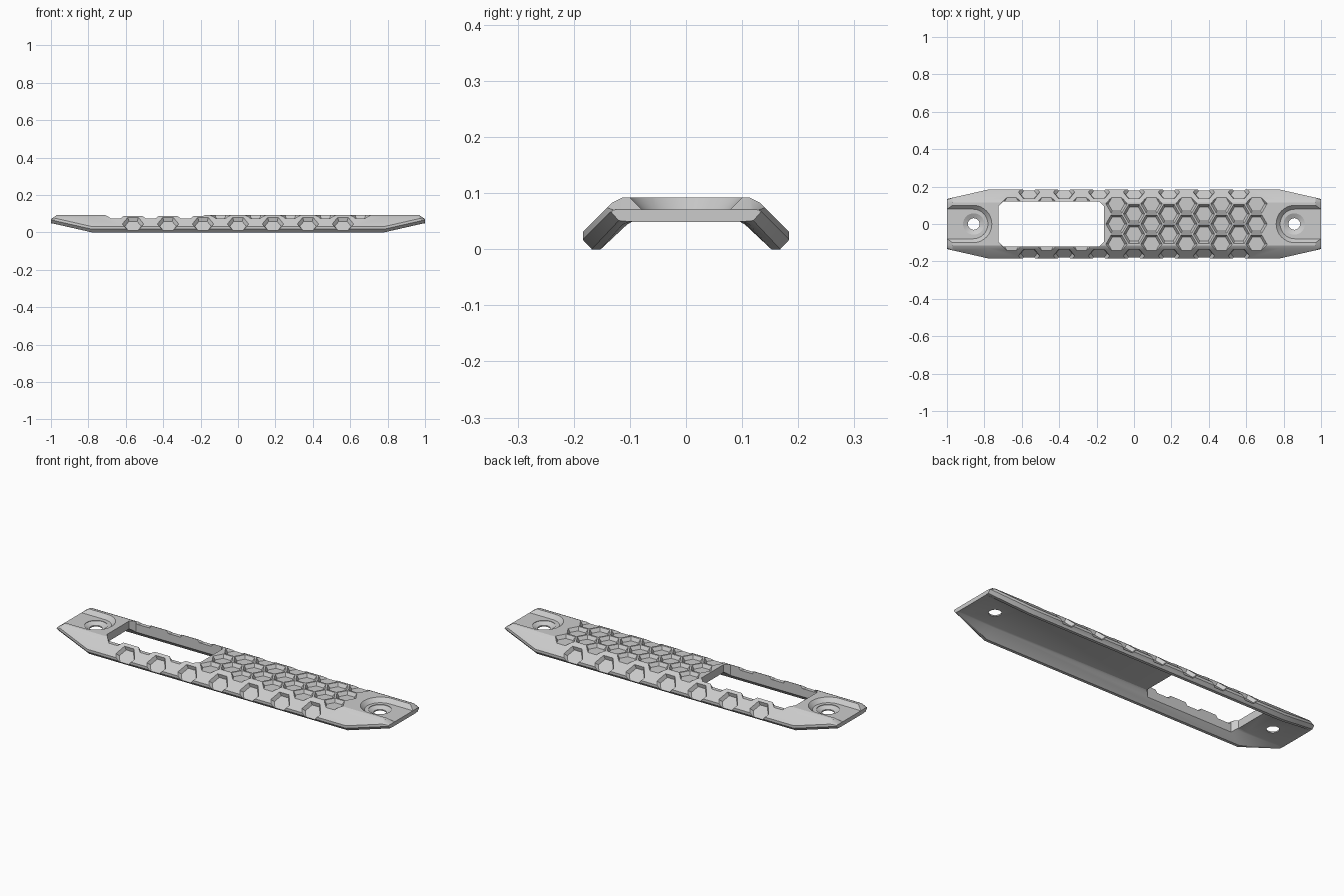
import bpy, bmesh, math
from mathutils import Matrix, Vector

if "Cube" in bpy.data.objects:
    bpy.data.objects.remove(bpy.data.objects["Cube"])

def make(name, rings_list):
    """Closed solids, each lofted from a list of equal-length rings."""
    bm = bmesh.new()
    for rings in rings_list:
        vs = [[bm.verts.new(p) for p in r] for r in rings]
        n = len(vs[0])
        for a, b in zip(vs, vs[1:]):
            for i in range(n):
                j = (i + 1) % n
                bm.faces.new((a[i], a[j], b[j], b[i]))
        bm.faces.new(vs[0][::-1])
        bm.faces.new(vs[-1])
    bmesh.ops.recalc_face_normals(bm, faces=bm.faces)
    me = bpy.data.meshes.new(name)
    bm.to_mesh(me)
    bm.free()
    ob = bpy.data.objects.new(name, me)
    bpy.context.collection.objects.link(ob)
    return ob

# angled-wing cover body: half sections at the middle and at the tapered tip
mid = [(.114, .092), (.132, .083), (.184, .031), (.184, .017), (.168, 0), (.152, 0), (.105, .044), (.096, .049)]
tip = [(.114, .092), (.132, .083), (.134, .081), (.134, .067), (.12, .051), (.108, .05), (.102, .0495), (.096, .049)]

def section(x, f, top=1):
    half = [(a[0] + (b[0] - a[0]) * f, min(top, a[1] + (b[1] - a[1]) * f)) for a, b in zip(mid, tip)]
    if top < 1:  # keep the clipped end section from collapsing
        half[1], half[2] = (.122, top), (.129, top - .001)
    return [(x, y, z) for y, z in half] + [(x, -y, z) for y, z in reversed(half)]

body = make("rail_cover", [[section(-1, 1, .071), section(-.97, .864), section(-.78, 0),
                            section(.78, 0), section(.97, .864), section(1, 1, .071)]])

# hexagonal pockets
def hexagon(mat):
    def ring(r, h):
        return [mat @ Vector((r * math.cos(k * math.pi / 3), r * math.sin(k * math.pi / 3), h)) for k in range(6)]
    return [ring(.044, -.018), ring(.057, 0), ring(.057, .02)]

STEP, PITCH = .0935, .108
top_hex, wing_hex = [], []
for c in range(-7, 8):
    if c % 2:
        ys = (-PITCH, 0, PITCH) if c >= -1 else (-PITCH, PITCH)
    else:
        ys = (-PITCH / 2, PITCH / 2) if c >= 0 else ()
        for s in (-1, 1):
            wing_hex.append(hexagon(Matrix.Translation((c * STEP, s * .17, .045)) @
                                    Matrix.Rotation(-s * math.pi / 4, 4, 'X')))
    top_hex += [hexagon(Matrix.Translation((c * STEP, y, .092))) for y in ys]

# window with clipped corners
def window(z):
    a, b, w, k = -.725, -.16, .12, .025
    return [(a + k, -w, z), (b - k, -w, z), (b, -w + k, z), (b, w - k, z),
            (b - k, w, z), (a + k, w, z), (a, w - k, z), (a, -w + k, z)]

# sloped end recesses and countersunk screw holes
def slot(s, r, z):
    arc = [math.pi / 2 + math.pi * k / 16 for k in range(17)]
    pts = [(.86 + r * math.cos(t) * -1 * -1, r * math.sin(t)) for t in arc]
    return [(s * x, y, z) for x, y in pts + [(1.1, -r), (1.1, r)]]

def circle(s, r, z):
    return [(s * .857 + r * math.cos(k * math.pi / 16), r * math.sin(k * math.pi / 16), z) for k in range(32)]

cutters = [
    make("window_cutter", [[window(-.1), window(.2)]]),
    make("recess_cutter", [[slot(s, .079, .071), slot(s, .119, .111)] for s in (-1, 1)]),
    make("screw_cutter", [[circle(s, .031, -.1), circle(s, .031, .056), circle(s, .057, .0685),
                           circle(s, .057, .15)] for s in (-1, 1)]),
    make("top_hex_cutter", top_hex),
    make("wing_hex_cutter", wing_hex),
]
for c in cutters:
    c.hide_render = True
    m = body.modifiers.new(c.name, 'BOOLEAN')
    m.operation, m.solver, m.object = 'DIFFERENCE', 'EXACT', c

# bake the cuts and drop the cutters
bpy.context.view_layer.update()
dg = bpy.context.evaluated_depsgraph_get()
baked = bpy.data.meshes.new_from_object(body.evaluated_get(dg))
body.modifiers.clear()
body.data = baked
for c in cutters:
    bpy.data.objects.remove(c)
bpy.context.view_layer.objects.active = body
body.select_set(True)
bpy.ops.object.shade_smooth_by_angle(angle=math.radians(25))
